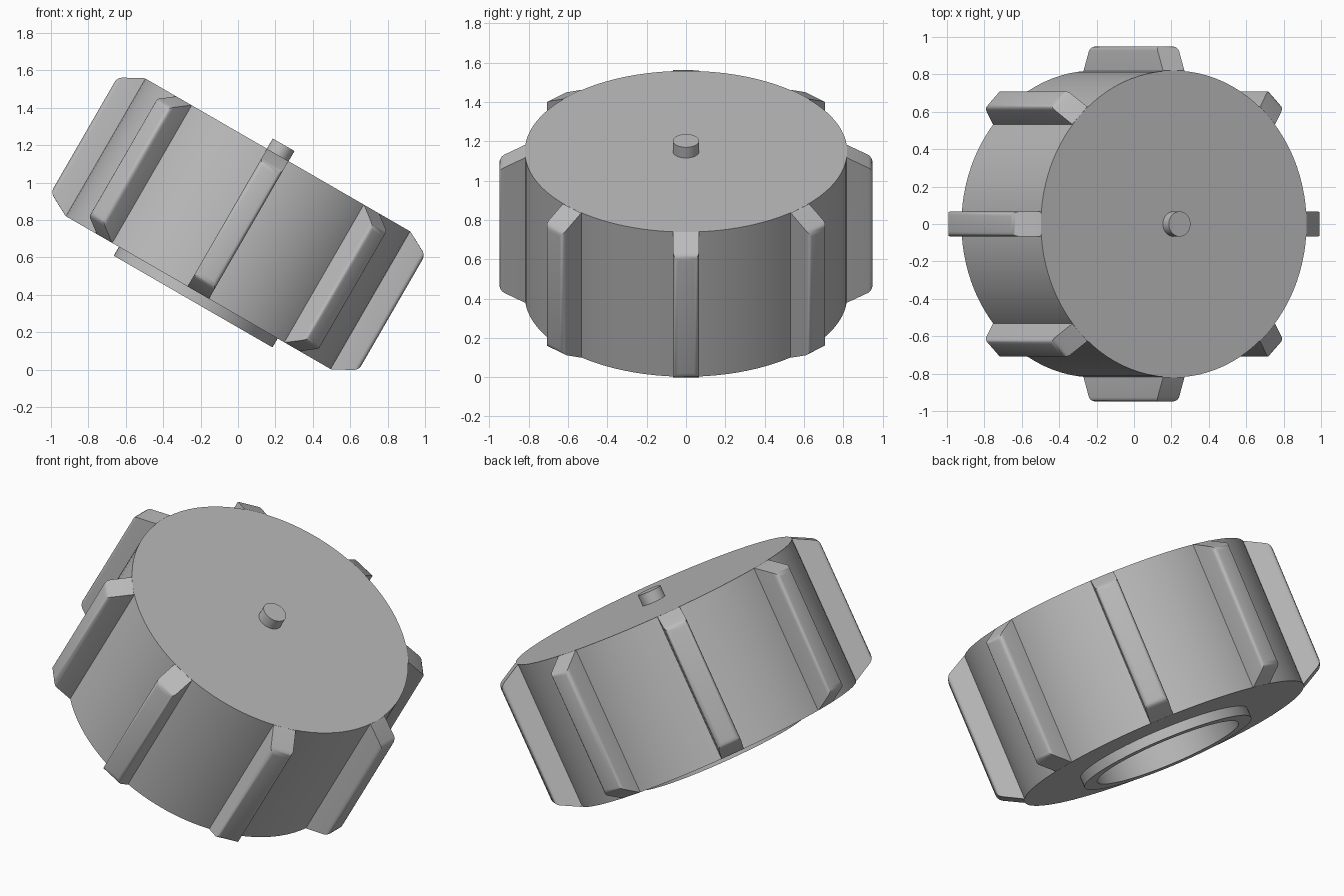
import bpy, bmesh, math
from mathutils import Matrix, Vector

cube = bpy.data.objects.get("Cube")
if cube:
    bpy.data.objects.remove(cube, do_unlink=True)

grey = bpy.data.materials.new("mid grey")
grey.use_nodes = True
grey.diffuse_color = (0.5, 0.5, 0.5, 1)
grey.node_tree.nodes["Principled BSDF"].inputs["Base Color"].default_value = (0.5, 0.5, 0.5, 1)

RADIUS, HEIGHT, TIP, CHAMFER = 0.82, 0.85, 0.95, 0.07
RIB_COUNT, RIB_HALF = 8, 0.066

# The whole cap leans towards +x
TILT = Matrix.Translation((-0.2125, 0, 0.412)) @ Matrix.Rotation(math.radians(30), 4, 'Y')


def finish(name, bm, local=Matrix()):
    bmesh.ops.recalc_face_normals(bm, faces=bm.faces)
    mesh = bpy.data.meshes.new(name)
    bm.to_mesh(mesh)
    bm.free()
    mesh.materials.append(grey)
    obj = bpy.data.objects.new(name, mesh)
    bpy.context.collection.objects.link(obj)
    obj.matrix_world = TILT @ local
    bpy.ops.object.select_all(action='DESELECT')
    obj.select_set(True)
    bpy.context.view_layer.objects.active = obj
    bpy.ops.object.shade_smooth_by_angle(angle=math.radians(35))
    return obj


def lathe(name, profile, steps=96):
    bm = bmesh.new()
    verts = [bm.verts.new((r, 0, z)) for r, z in profile]
    edges = [bm.edges.new(pair) for pair in zip(verts, verts[1:])]
    bmesh.ops.spin(bm, geom=verts + edges, cent=(0, 0, 0), axis=(0, 0, 1),
                   angle=math.tau, steps=steps)
    bmesh.ops.remove_doubles(bm, verts=bm.verts, dist=0.0001)
    return finish(name, bm)


# Drum with a projecting collar and a blind bore underneath
lathe("cap_body", [(0, HEIGHT), (RADIUS, HEIGHT), (RADIUS, 0), (0.49, 0),
                   (0.49, -0.055), (0.415, -0.055), (0.415, 0.65), (0, 0.65)])

# Small pin on the top face
lathe("top_pin", [(0, HEIGHT + 0.063), (0.067, HEIGHT + 0.063),
                  (0.067, HEIGHT - 0.03), (0, HEIGHT - 0.03)], 48)


# Grip ribs with sloped ends and rounded outer edges
def grip_rib(index):
    half = [(0.78, 0.02), (RADIUS, 0), (TIP, CHAMFER)]
    outline = half + [(r, HEIGHT - z) for r, z in reversed(half)]
    bm = bmesh.new()
    side = bm.faces.new([bm.verts.new((r, -RIB_HALF, z)) for r, z in outline])
    pushed = bmesh.ops.extrude_face_region(bm, geom=[side])["geom"]
    bmesh.ops.translate(bm, vec=Vector((0, 2 * RIB_HALF, 0)),
                        verts=[v for v in pushed if isinstance(v, bmesh.types.BMVert)])
    outer = [e for e in bm.edges if all(v.co.x > 0.9 for v in e.verts)]
    bmesh.ops.bevel(bm, geom=outer, offset=0.025, segments=3, profile=0.5, affect='EDGES')
    finish(f"grip_rib_{index + 1}", bm,
           Matrix.Rotation(math.tau * index / RIB_COUNT, 4, 'Z'))


for i in range(RIB_COUNT):
    grip_rib(i)
